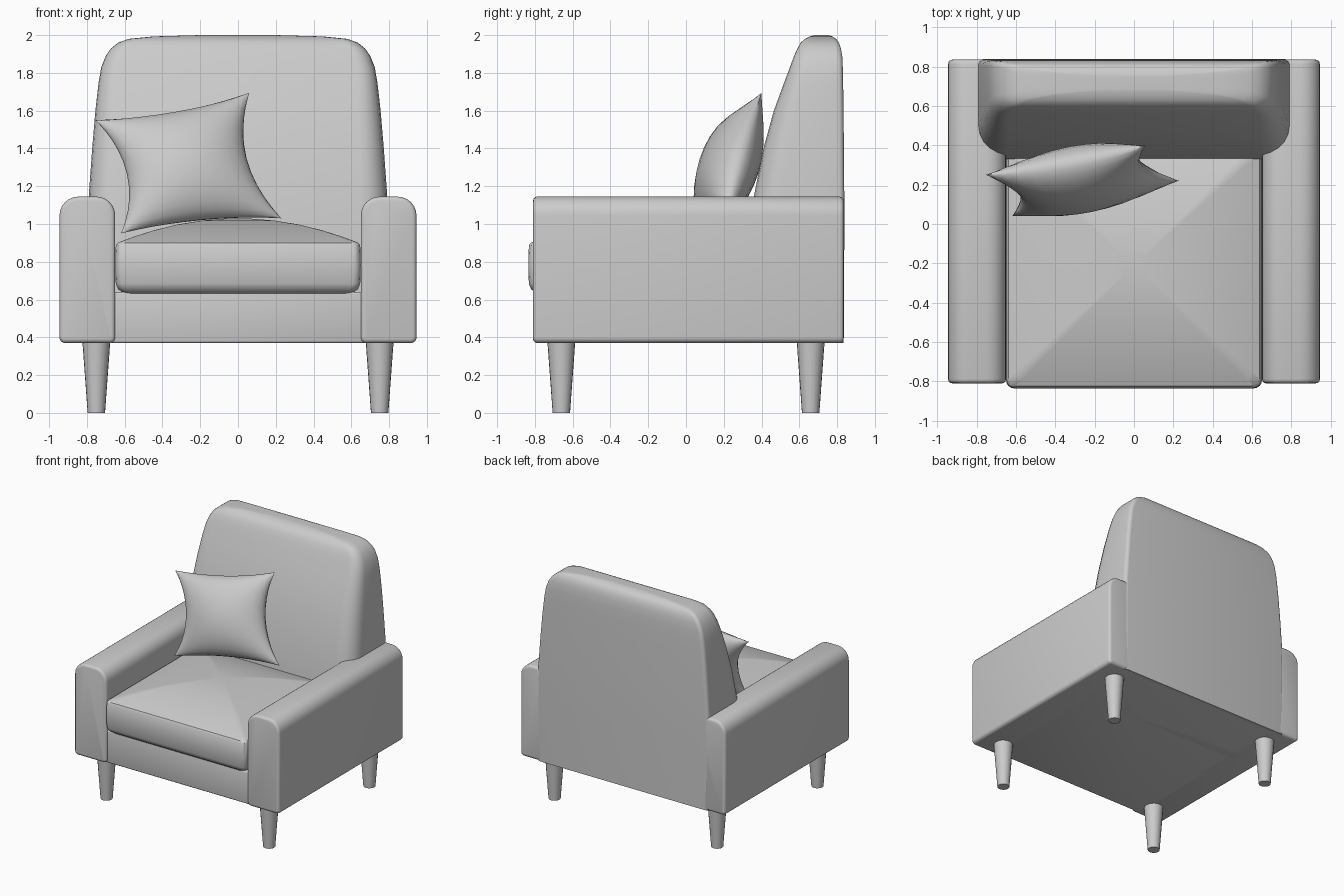
import bpy, bmesh, math
from mathutils import Vector

if "Cube" in bpy.data.objects:
    bpy.data.objects.remove(bpy.data.objects["Cube"])


def finish(name, bm, bevel=0, segs=3, angle=35):
    bmesh.ops.recalc_face_normals(bm, faces=bm.faces)
    if bevel:
        edges = [e for e in bm.edges if e.calc_face_angle(0) > math.radians(40)]
        bmesh.ops.bevel(bm, geom=edges, offset=bevel, segments=segs, profile=0.5,
                        affect='EDGES', clamp_overlap=True)
    me = bpy.data.meshes.new(name)
    bm.to_mesh(me)
    bm.free()
    ob = bpy.data.objects.new(name, me)
    bpy.context.collection.objects.link(ob)
    bpy.ops.object.select_all(action='DESELECT')
    ob.select_set(True)
    bpy.context.view_layer.objects.active = ob
    bpy.ops.object.shade_smooth_by_angle(angle=math.radians(angle))
    return ob


def mirror(ob, y=False):
    m = ob.modifiers.new("Mirror", 'MIRROR')
    m.use_axis = (True, y, False)


def rounded_rect(x0, x1, y0, y1, radii, n=5):
    """2D outline; radii in the order low-left, low-right, top-right, top-left."""
    pts = []
    for k, (cx, cy, sx, sy) in enumerate([(x0, y0, 1, 1), (x1, y0, -1, 1),
                                          (x1, y1, -1, -1), (x0, y1, 1, -1)]):
        r = radii[k]
        for i in range(n + 1):
            a = math.pi + math.pi / 2 * (k + i / n)
            pts.append((cx + sx * r + r * math.cos(a), cy + sy * r + r * math.sin(a)))
    return pts


def loft(rings):
    bm = bmesh.new()
    rows = [[bm.verts.new(p) for p in ring] for ring in rings]
    n = len(rows[0])
    for a, b in zip(rows, rows[1:]):
        for i in range(n):
            j = (i + 1) % n
            bm.faces.new((a[i], a[j], b[j], b[i]))
    bm.faces.new(rows[0][::-1])
    bm.faces.new(rows[-1])
    return bm


# Arms: round-topped front profile run from front to back
profile = rounded_rect(0.65, 0.945, 0.37, 1.145, (0.03, 0.03, 0.1, 0.1), 6)
arm = finish("arm", loft([[(x, y, z) for x, z in profile] for y in (-0.81, 0.835)]),
             bevel=0.022)
mirror(arm)

# Base box between the arms
base = rounded_rect(-0.72, 0.72, -0.79, 0.82, (0.02,) * 4, 2)
finish("base", loft([[(x, y, z) for x, y in base] for z in (0.37, 0.64)]), bevel=0.012)

# Backrest: stacked sections (z, half width, front y, back y, front radius, back radius)
sections = [
    (0.37, 0.79, 0.30, 0.835, 0.10, 0.03), (0.90, 0.795, 0.33, 0.838, 0.13, 0.03),
    (1.15, 0.79, 0.36, 0.838, 0.14, 0.03), (1.40, 0.772, 0.41, 0.836, 0.13, 0.03),
    (1.60, 0.755, 0.465, 0.834, 0.12, 0.03), (1.75, 0.738, 0.52, 0.832, 0.10, 0.03),
    (1.83, 0.724, 0.55, 0.830, 0.09, 0.03), (1.89, 0.700, 0.572, 0.827, 0.08, 0.03),
    (1.93, 0.672, 0.59, 0.82, 0.07, 0.03), (1.96, 0.634, 0.607, 0.81, 0.06, 0.03),
    (1.98, 0.580, 0.63, 0.795, 0.05, 0.03), (1.993, 0.45, 0.655, 0.775, 0.04, 0.03),
    (2.00, 0.20, 0.68, 0.755, 0.03, 0.03)]
finish("backrest", loft([[(x, y, z) for x, y in
                          rounded_rect(-w, w, f, b, (rf, rf, rb, rb))]
                         for z, w, f, b, rf, rb in sections]), angle=50)

# Seat cushion: boxed sides with a crowned top
rings = []
for z, inset in [(0.615, 0.12), (0.63, 0.05), (0.655, 0.015), (0.685, 0.003),
                 (0.78, 0.0), (0.885, 0.003), (0.90, 0.012)]:
    rings.append([(x, y, z) for x, y in
                  rounded_rect(-0.65 + inset, 0.65 - inset, -0.835 + inset,
                               0.41 - inset, (0.04,) * 4, 4)])
rim = rings[-1]
for s in (0.94, 0.85, 0.7, 0.5, 0.3, 0.1):
    rings.append([(x * s, -0.21 + (y + 0.21) * s, 0.90 + 0.13 * (1 - s ** 2))
                  for x, y, z in rim])
finish("seat_cushion", loft(rings))

# Throw pillow: pinched sheet between four corners, puffed on both sides
TL, TR = Vector((-0.755, 0.25, 1.55)), Vector((0.06, 0.40, 1.695))
BL, BR = Vector((-0.62, 0.04, 0.95)), Vector((0.23, 0.22, 1.03))
normal = (TR - BL).cross(TL - BR).normalized()
N = 14
bm = bmesh.new()
for side in (-1, 1):
    grid = []
    for i in range(N + 1):
        for j in range(N + 1):
            u = math.sin(math.pi / 2 * (2 * i / N - 1))
            v = math.sin(math.pi / 2 * (2 * j / N - 1))
            puff = 0.155 * (max(0, 1 - u * u) * max(0, 1 - v * v)) ** 0.55
            pu = (1 + u * (1 - 0.24 * (1 - v * v))) / 2
            pv = (1 + v * (1 - 0.10 * (1 - u * u))) / 2
            p = BL.lerp(BR, pu).lerp(TL.lerp(TR, pu), pv) + normal * puff * side
            grid.append(bm.verts.new(p))
    for i in range(N):
        for j in range(N):
            a = i * (N + 1) + j
            bm.faces.new((grid[a], grid[a + 1], grid[a + N + 2], grid[a + N + 1]))
bmesh.ops.remove_doubles(bm, verts=bm.verts, dist=0.0005)
finish("throw_pillow", bm, angle=60)

# Tapered legs, mirrored to all four corners
circle = [(math.cos(math.tau * i / 20), math.sin(math.tau * i / 20)) for i in range(20)]
leg = finish("leg", loft([[(0.75 + r * c, -0.66 + r * s, z) for c, s in circle]
                          for r, z in ((0.046, 0.0), (0.074, 0.38))]))
mirror(leg, y=True)
